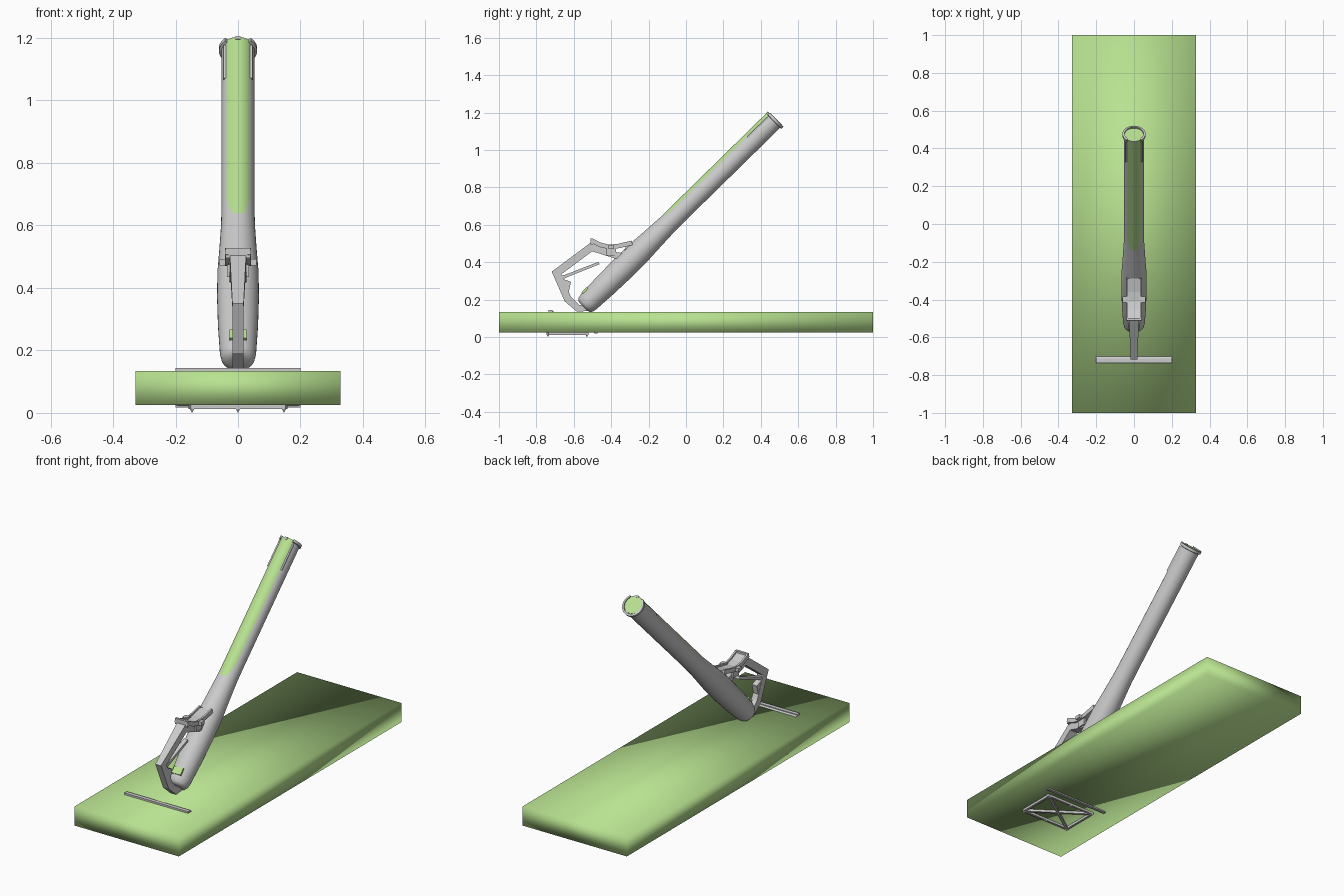
import bpy, bmesh, math
from mathutils import Vector, Matrix

if "Cube" in bpy.data.objects:
    bpy.data.objects.remove(bpy.data.objects["Cube"])

green = bpy.data.materials.new("green")
green.diffuse_color = (0.48, 0.76, 0.28, 1)
green.use_nodes = True
green.node_tree.nodes["Principled BSDF"].inputs["Base Color"].default_value = green.diffuse_color

A = Vector((0, -0.54, 0.17))            # tail end of the tube axis
D = (Vector((0, 0.475, 1.165)) - A).normalized()
N = Vector((0, -D.z, D.y))              # upper side of the tube
X = Vector((1, 0, 0))
TUBE = Matrix((X, N, D)).transposed().to_4x4()
TUBE.translation = A                    # local axes: x, upward normal, along the tube
LENGTH = 1.421


def add(name, verts, faces, mat=None, smooth=None):
    me = bpy.data.meshes.new(name)
    me.from_pydata([tuple(v) for v in verts], [], faces)
    bm = bmesh.new()
    bm.from_mesh(me)
    bmesh.ops.recalc_face_normals(bm, faces=bm.faces)
    bm.to_mesh(me)
    bm.free()
    ob = bpy.data.objects.new(name, me)
    bpy.context.collection.objects.link(ob)
    if mat:
        me.materials.append(mat)
    if smooth:
        bpy.ops.object.select_all(action='DESELECT')
        bpy.context.view_layer.objects.active = ob
        ob.select_set(True)
        bpy.ops.object.shade_smooth_by_angle(angle=math.radians(smooth))
    return ob


BOX = [(0, 1, 3, 2), (4, 6, 7, 5), (0, 4, 5, 1), (2, 3, 7, 6), (0, 2, 6, 4), (1, 5, 7, 3)]


def box(name, lo, hi, mat=None, m=Matrix()):
    vs = [m @ Vector((x, y, z)) for x in (lo[0], hi[0]) for y in (lo[1], hi[1]) for z in (lo[2], hi[2])]
    return add(name, vs, BOX, mat)


def ribbon(name, path):
    """Bent bar in the side plane; path points are (y, z, thickness, half width)."""
    pts = [Vector(p[:2]) for p in path]
    vs, fs = [], []
    for i, (y, z, th, w) in enumerate(path):
        dirs = [(pts[k + 1] - pts[k]).normalized() for k in (i - 1, i) if 0 <= k < len(pts) - 1]
        d = sum(dirs, Vector((0, 0))).normalized()
        h = th / 2 / max(0.6, d.dot(dirs[0]))
        o = Vector((-d.y, d.x)) * h
        vs += [(s * w, y + k * o.x, z + k * o.y) for s, k in ((-1, -1), (1, -1), (1, 1), (-1, 1))]
        if i:
            b = 4 * i
            fs += [(b - 4 + k, b - 4 + (k + 1) % 4, b + (k + 1) % 4, b + k) for k in range(4)]
    n = len(vs)
    return add(name, vs, fs + [(0, 1, 2, 3), (n - 4, n - 3, n - 2, n - 1)])


def lathe(name, profile, mat=None, shift=0, segs=40):
    """Round body along the tube axis; profile points are (along, radius)."""
    vs, fs = [], []
    for t, r in profile:
        for k in range(segs):
            a = 2 * math.pi * k / segs
            vs.append(TUBE @ Vector((r * math.sin(a), r * math.cos(a) + shift, t)))
    for i in range(len(profile) - 1):
        for k in range(segs):
            j = (k + 1) % segs
            fs.append((i * segs + k, i * segs + j, (i + 1) * segs + j, (i + 1) * segs + k))
    fs += [tuple(range(segs)), tuple(range(len(vs) - segs, len(vs)))]
    return add(name, vs, fs, mat, 40)


# Green ground slab, softly shaded
slab = box("slab", (-0.328, -1, 0.025), (0.328, 1, 0.134), green)
for p in slab.data.polygons:
    p.use_smooth = True

# Grey barrel casing with swollen tail, green liner showing along its upper side
lathe("barrel", [(-0.012, 0.025), (-0.008, 0.043), (0.005, 0.053), (0.03, 0.058), (0.15, 0.064), (0.28, 0.067),
                 (0.40, 0.066), (0.52, 0.059), (0.62, 0.054), (0.70, 0.053), (LENGTH - 0.004, 0.053)])
lathe("liner", [(0.05, 0.05), (LENGTH, 0.05)], green, 0.0043)
box("tail_insert", (-0.028, 0.04, 0.035), (0.028, 0.063, 0.075), green, TUBE)

# Muzzle collar, open at the top
vs, fs = [], []
steps = 36
for i in range(steps + 1):
    a = math.radians(42 + 276 * i / steps)
    for r, t in ((0.050, -0.014), (0.061, -0.010), (0.061, 0.004), (0.050, 0.006)):
        vs.append(TUBE @ Vector((r * math.sin(a), r * math.cos(a), LENGTH + t)))
    if i:
        b = 4 * i
        fs += [(b - 4 + k, b - 4 + (k + 1) % 4, b + (k + 1) % 4, b + k) for k in range(4)]
fs += [(0, 1, 2, 3), tuple(range(len(vs) - 4, len(vs)))]
add("muzzle_collar", vs, fs, None, 35)
box("muzzle_sight", (-0.008, 0.047, LENGTH - 0.012), (0.008, 0.0565, LENGTH + 0.002), None, TUBE)

# Side strips near the muzzle
for s, side in ((-1, "left"), (1, "right")):
    x = sorted((s * 0.034, s * 0.046))
    box("muzzle_strip_" + side, (x[0], 0.022, LENGTH - 0.17), (x[1], 0.037, LENGTH - 0.02), None, TUBE)

# Carrying handle: foot, grip, upper arm back to the barrel
ribbon("handle_frame", [(-0.53, 0.158, 0.035, 0.018), (-0.575, 0.152, 0.035, 0.018), (-0.632, 0.203, 0.04, 0.018),
                        (-0.692, 0.343, 0.042, 0.018), (-0.505, 0.482, 0.042, 0.026), (-0.38, 0.438, 0.034, 0.028),
                        (-0.31, 0.425, 0.04, 0.028)])
ribbon("handle_brace", [(-0.685, 0.31, 0.03, 0.014), (-0.645, 0.325, 0.016, 0.012), (-0.465, 0.396, 0.014, 0.012)])
ribbon("handle_gusset", [(-0.685, 0.305, 0.03, 0.016), (-0.632, 0.285, 0.03, 0.016), (-0.645, 0.22, 0.025, 0.016)])

# Curved saddle above the handle with rails, lip and clamps
curve = [(-0.508, 0.513), (-0.455, 0.488), (-0.41, 0.478), (-0.36, 0.483), (-0.288, 0.500)]
ribbon("saddle", [(y, z, 0.014, 0.038) for y, z in curve])
for s in (-1, 1):
    side = "left" if s < 0 else "right"
    rail = ribbon("saddle_rail_" + side, [(y, z + 0.004, 0.024, 0.005) for y, z in curve])
    rail.location.x = s * 0.036
    x = sorted((s * 0.026, s * 0.06))
    box("clamp_" + side, (x[0], -0.415, 0.472), (x[1], -0.385, 0.492))
    x = sorted((s * 0.022, s * 0.036))
    box("clamp_leg_" + side, (x[0], -0.425, 0.435), (x[1], -0.375, 0.48))
box("saddle_lip", (-0.04, -0.511, 0.495), (0.04, -0.498, 0.527))
ribbon("saddle_post", [(-0.30, 0.497, 0.035, 0.025), (-0.31, 0.44, 0.05, 0.025)])

# Tilted base plate cutting through the slab
yb, zb, yt, zt = -0.485, 0.026, -0.725, 0.138
tilt = Vector((0, yt - yb, zt - zb))
up = Vector((0, -tilt.z, tilt.y)).normalized() * -0.006
outline = [(-0.19, 0), (0.19, 0), (0.2, 0.05), (0.2, 0.95), (0.19, 1), (-0.19, 1), (-0.2, 0.95), (-0.2, 0.05)]
vs = [Vector((x, yb, zb)) + tilt * f + up * s for s in (-1, 1) for x, f in outline]
add("base_plate", vs, [tuple(range(8)), tuple(range(8, 16))] + [(k, (k + 1) % 8, 8 + (k + 1) % 8, 8 + k) for k in range(8)])
box("base_plate_top_rim", (-0.2, -0.735, 0.128), (0.2, -0.713, 0.144))
box("base_plate_low_rim", (-0.2, -0.49, 0.018), (0.2, -0.474, 0.034))


# Spade ribs beneath the plate: rectangle with crossed diagonals
def rib(name, p, q):
    p, q = Vector(p), Vector(q)
    d = (q - p).normalized() * 0.006
    o = Vector((-d.y, d.x))
    vs = []
    for e in (p - d, q + d):
        for s in (-1, 1):
            c = e + o * s
            top = zb + (c.y - yb) / (yt - yb) * (zt - zb) - 0.006
            vs += [(c.x, c.y, 0.012), (c.x, c.y, min(top, 0.13))]
    add(name, vs, BOX)


x0, y0, y1 = 0.15, -0.738, -0.53
corners = [(-x0, y0), (x0, y0), (x0, y1), (-x0, y1)]
for i in range(4):
    rib("spade_edge", corners[i], corners[(i + 1) % 4])
for i in range(2):
    rib("spade_cross", corners[i], corners[i + 2])

# Small ground spikes
for x in (-0.147, 0, 0.147):
    for y in (y0, y1):
        base = [(x + a * 0.007, y + b * 0.007, 0.013) for a, b in ((-1, -1), (1, -1), (1, 1), (-1, 1))]
        add("ground_spike", base + [(x, y, 0)], [(0, 1, 2, 3)] + [(k, (k + 1) % 4, 4) for k in range(4)])
